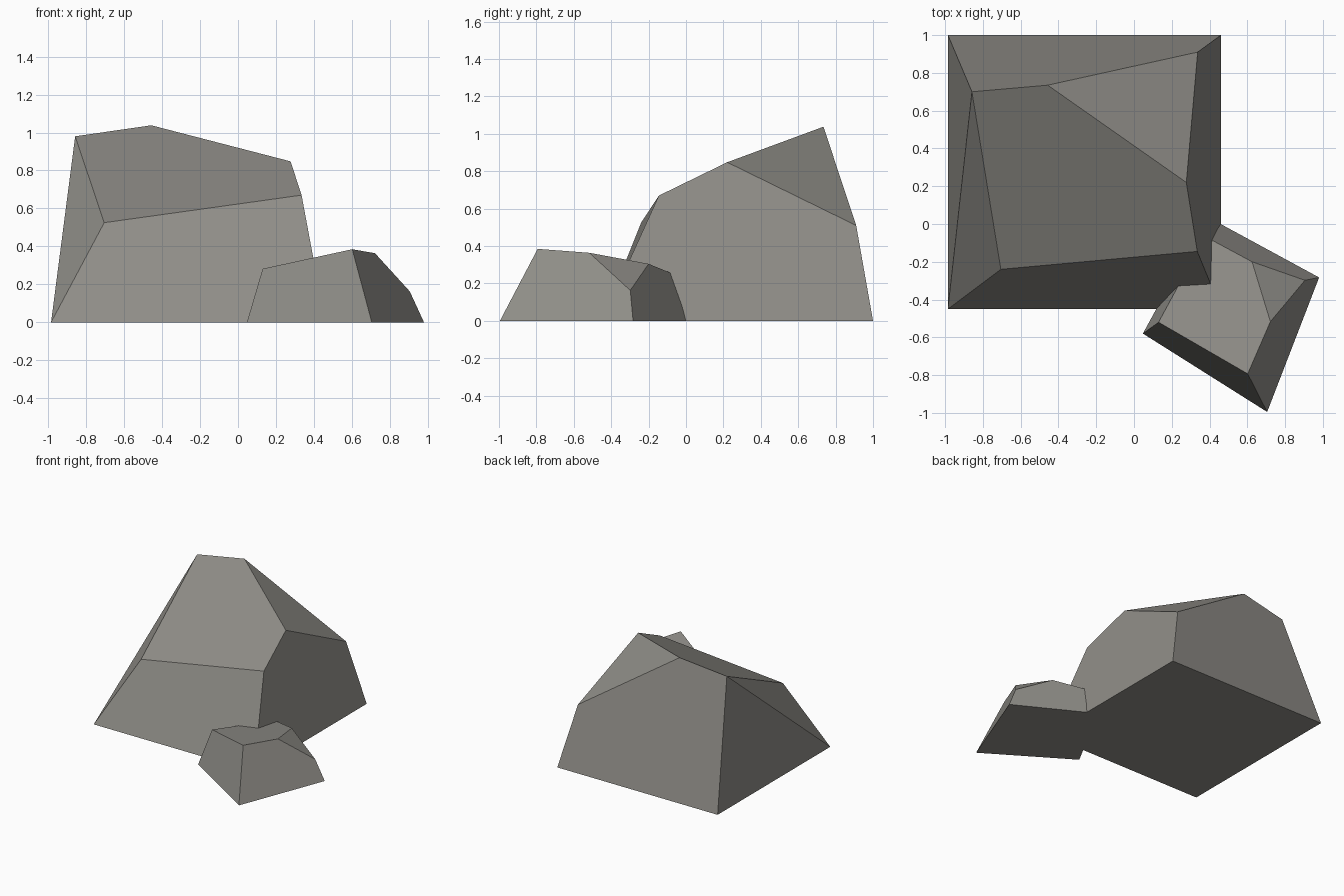
import bpy
import bmesh

if "Cube" in bpy.data.objects:
    bpy.data.objects.remove(bpy.data.objects["Cube"])

stone = bpy.data.materials.new("warm grey stone")
stone.diffuse_color = (0.28, 0.272, 0.248, 1)
stone.use_nodes = True
stone.node_tree.nodes["Principled BSDF"].inputs["Base Color"].default_value = stone.diffuse_color


def make_rock(name, base, crown, faces):
    """Faceted boulder: base corners (x, y) on the ground, crown corners (x, y, z)."""
    bm = bmesh.new()
    pts = [(x, y, 0) for x, y in base] + crown
    verts = [bm.verts.new(p) for p in pts]
    for f in faces:
        bm.faces.new([verts[i] for i in f])
    bmesh.ops.recalc_face_normals(bm, faces=bm.faces)
    mesh = bpy.data.meshes.new(name)
    bm.to_mesh(mesh)
    bm.free()
    mesh.materials.append(stone)
    obj = bpy.data.objects.new(name, mesh)
    bpy.context.collection.objects.link(obj)
    return obj


# Large boulder: square footprint, sloping top that peaks at the back left
make_rock(
    "large_rock",
    [(-0.985, -0.45), (0.46, -0.45), (0.46, 1.0), (-0.985, 1.0)],
    [(-0.705, -0.24, 0.525),   # 4 front left shoulder
     (0.335, -0.145, 0.67),    # 5 front right shoulder
     (0.277, 0.22, 0.848),     # 6 right ridge
     (0.337, 0.91, 0.51),      # 7 back right shoulder
     (-0.457, 0.735, 1.038),   # 8 peak
     (-0.858, 0.70, 0.98)],    # 9 back left ridge
    [(3, 2, 1, 0),             # underside
     (0, 1, 5, 4),             # front
     (1, 2, 7, 6, 5),          # right
     (2, 3, 9, 8, 7),          # back
     (0, 4, 9), (0, 9, 3),     # left
     (4, 5, 6, 8, 9),          # sloping top
     (6, 7, 8)],               # chipped corner
)

# Small boulder: turned footprint, tucked into the large one's front right corner
make_rock(
    "small_rock",
    [(0.047, -0.58), (0.705, -0.995), (0.98, -0.283), (0.385, 0.04)],
    [(0.13, -0.52, 0.282),     # 4 left shoulder
     (0.602, -0.793, 0.385),   # 5 front peak
     (0.722, -0.517, 0.364),   # 6 right ridge
     (0.905, -0.298, 0.163),   # 7 low right shoulder
     (0.625, -0.20, 0.305),    # 8 back ridge
     (0.376, -0.066, 0.25)],   # 9 shoulder buried in the large rock
    [(3, 2, 1, 0),             # underside
     (0, 1, 5, 4),             # front
     (1, 2, 7, 6, 5),          # right
     (2, 3, 9, 8, 7),          # back
     (3, 0, 4, 9),             # left
     (4, 5, 6, 8, 9),          # top
     (6, 7, 8)],               # chipped corner
)
